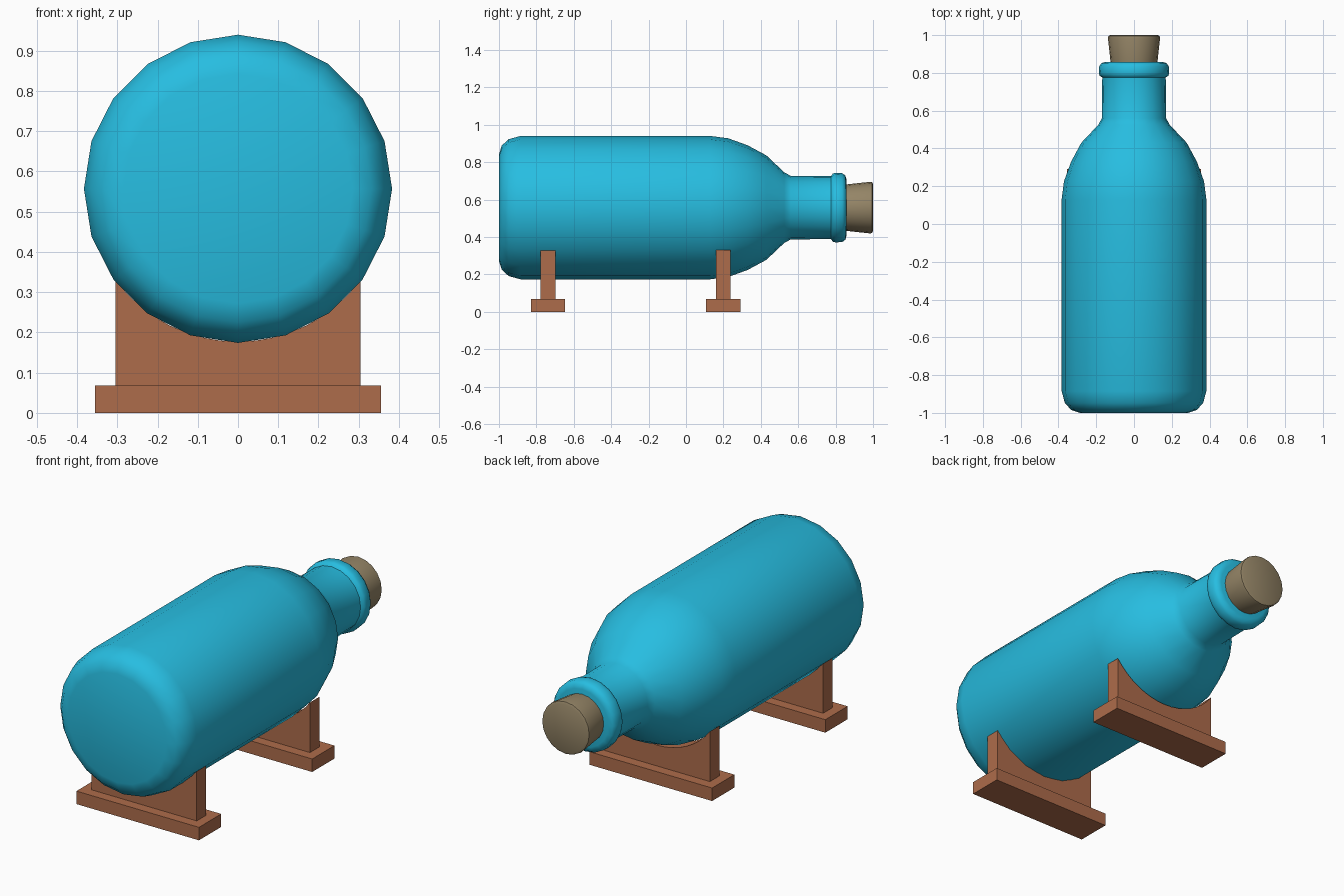
import bpy, bmesh, math

if "Cube" in bpy.data.objects:
    bpy.data.objects.remove(bpy.data.objects["Cube"])

AXIS_Z = 0.557      # height of the bottle's long axis
SIDES = 20


def material(name, rgb):
    m = bpy.data.materials.new(name)
    m.diffuse_color = (*rgb, 1.0)
    m.use_nodes = True
    m.node_tree.nodes["Principled BSDF"].inputs["Base Color"].default_value = m.diffuse_color
    return m


glass = material("teal glass", (0.02, 0.51, 0.75))
cork_tan = material("cork tan", (0.30, 0.235, 0.135))
wood = material("brown wood", (0.42, 0.15, 0.07))


def finish(bm, name, mat, smooth_angle=None):
    bmesh.ops.recalc_face_normals(bm, faces=bm.faces)
    me = bpy.data.meshes.new(name)
    bm.to_mesh(me)
    bm.free()
    me.materials.append(mat)
    if smooth_angle:
        me.shade_smooth()
        me.set_sharp_from_angle(angle=math.radians(smooth_angle))
    ob = bpy.data.objects.new(name, me)
    bpy.context.collection.objects.link(ob)
    return ob


def lathe(name, profile, mat):
    """Turn (y, radius) points around the lying axis, capping both ends."""
    bm = bmesh.new()
    rings = []
    for y, r in profile:
        rings.append([bm.verts.new((r * math.sin(a), y, AXIS_Z + r * math.cos(a)))
                      for a in (math.tau * i / SIDES for i in range(SIDES))])
    for a, b in zip(rings, rings[1:]):
        for i in range(SIDES):
            j = (i + 1) % SIDES
            bm.faces.new((a[i], a[j], b[j], b[i]))
    bm.faces.new(rings[0])
    bm.faces.new(rings[-1])
    return finish(bm, name, mat, 40)


def extrude_outline(name, outline, y0, y1, mat):
    """Extrude an (x, z) outline from y0 to y1."""
    bm = bmesh.new()
    face = bm.faces.new([bm.verts.new((x, y0, z)) for x, z in outline])
    new = bmesh.ops.extrude_face_region(bm, geom=[face])["geom"]
    bmesh.ops.translate(bm, vec=(0, y1 - y0, 0),
                        verts=[v for v in new if isinstance(v, bmesh.types.BMVert)])
    return finish(bm, name, mat)


# Bottle: rounded base, body, shoulder, neck and lip
lathe("bottle", [
    (-1.0, 0.285), (-0.985, 0.332), (-0.948, 0.366), (-0.885, 0.383),
    (0.13, 0.383), (0.225, 0.371), (0.33, 0.333), (0.43, 0.279),
    (0.525, 0.189), (0.56, 0.17), (0.775, 0.168),
    (0.785, 0.182), (0.80, 0.186), (0.835, 0.184), (0.852, 0.172), (0.858, 0.15),
], glass)

# Tapered cork
lathe("cork", [(0.84, 0.122), (0.865, 0.125), (0.985, 0.138),
               (0.995, 0.136), (1.0, 0.125)], cork_tan)

# Two cradles: foot plate and upright with an arc cut to the bottle
HALF, R, FOOT = 0.305, 0.38, 0.068
span = math.asin(HALF / R)
arc = [(R * math.sin(a), AXIS_Z - R * math.cos(a))
       for a in (span - 2 * span * i / 16 for i in range(17))]
for label, y in (("rear", -0.738), ("neck", 0.199)):
    extrude_outline(label + "_stand_foot",
                    [(-0.355, 0), (0.355, 0), (0.355, FOOT), (-0.355, FOOT)],
                    y - 0.092, y + 0.092, wood)
    extrude_outline(label + "_stand_upright",
                    [(-HALF, FOOT), (HALF, FOOT)] + arc, y - 0.039, y + 0.039, wood)
